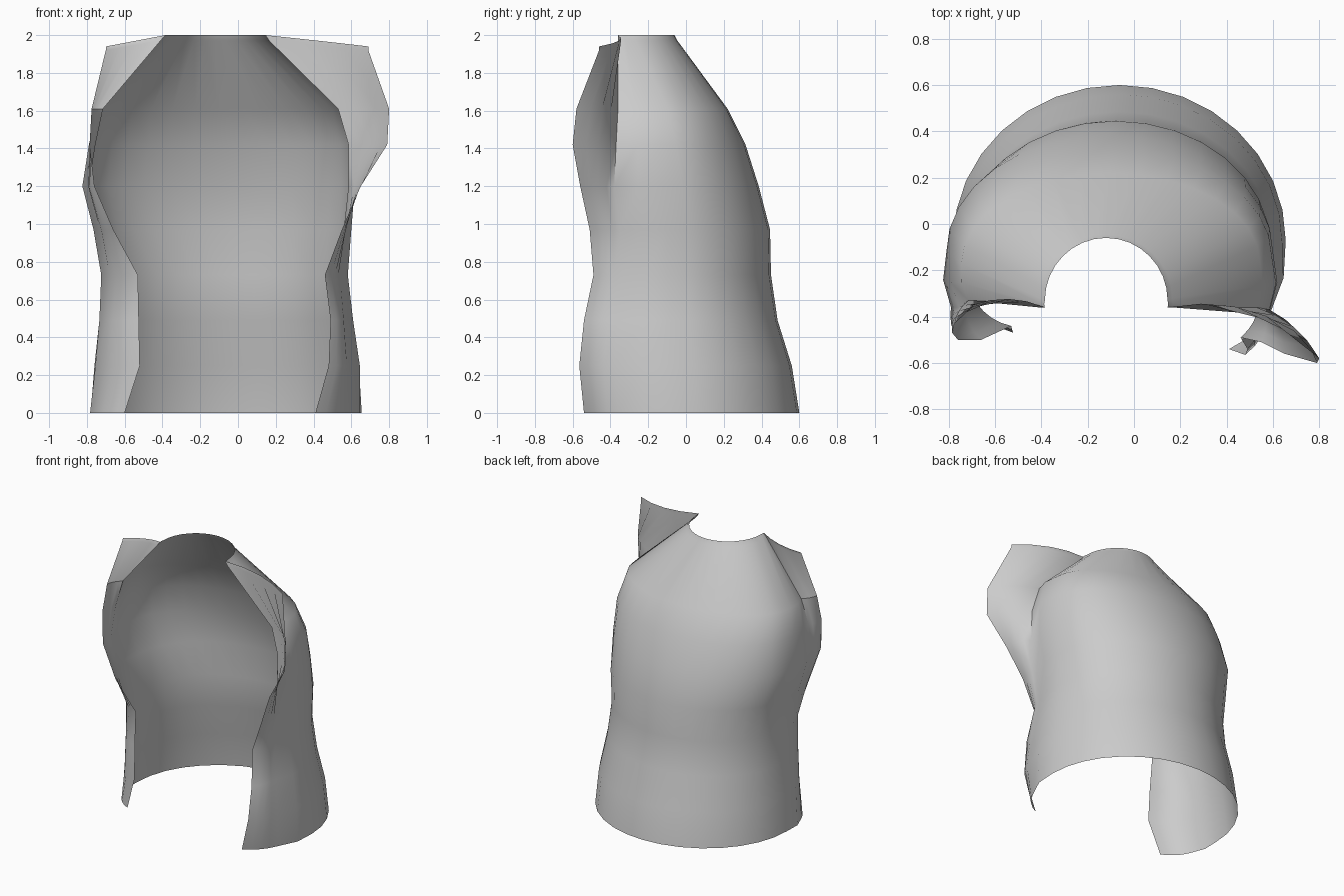
import bpy, bmesh, math
from mathutils import Vector

if "Cube" in bpy.data.objects:
    bpy.data.objects.remove(bpy.data.objects["Cube"])

# Back shell rows: height, left x, right x, y of widest point, y of back
BODY = [
    (2.00, -0.385, 0.145, -0.33, -0.06),
    (1.97, -0.41, 0.165, -0.32, -0.045),
    (1.61, -0.745, 0.545, -0.17, 0.22),
    (1.42, -0.78, 0.595, -0.14, 0.315),
    (1.20, -0.81, 0.60, -0.12, 0.385),
    (0.97, -0.75, 0.59, -0.10, 0.445),
    (0.73, -0.72, 0.575, -0.10, 0.45),
    (0.49, -0.73, 0.60, -0.09, 0.485),
    (0.25, -0.76, 0.64, -0.08, 0.56),
    (0.00, -0.78, 0.655, -0.07, 0.60),
]
# Front panels per row: fold x, y, then open edge x, y
RIGHT = [
    (0.145, -0.36, 0.69, -0.46), (0.165, -0.36, 0.69, -0.46),
    (0.53, -0.36, 0.80, -0.58), (0.585, -0.37, 0.79, -0.60),
    (0.585, -0.38, 0.65, -0.56), (0.56, -0.35, 0.55, -0.51),
    (0.54, -0.34, 0.46, -0.49), (0.565, -0.36, 0.49, -0.54),
    (0.59, -0.38, 0.48, -0.565), (0.58, -0.36, 0.41, -0.54),
]
LEFT = [
    (-0.385, -0.36, -0.70, -0.35), (-0.41, -0.36, -0.70, -0.36),
    (-0.715, -0.33, -0.775, -0.43), (-0.755, -0.36, -0.785, -0.47),
    (-0.79, -0.36, -0.76, -0.50), (-0.73, -0.35, -0.66, -0.50),
    (-0.68, -0.34, -0.53, -0.44), (-0.69, -0.33, -0.525, -0.46),
    (-0.70, -0.33, -0.52, -0.47), (-0.74, -0.30, -0.60, -0.44),
]
EDGE_DROP = [0.06, 0.05] + [0.0] * 8   # shoulder slope toward the lapel tips
BACK_STEPS, FRONT_STEPS = 16, 4


def bowed(a, b, steps, side, bow=0.1):
    """Points after a up to b, bowed to the outside."""
    d = b - a
    out = Vector((-d.y, d.x)) * side * bow
    return [a + d * (i / steps) + out * 4 * (i / steps) * (1 - i / steps)
            for i in range(1, steps + 1)]


def front_points(side_pt, panel, z, drop, side):
    """Side wall to the fold, then lapel or front panel to the open edge."""
    fold, edge = Vector(panel[:2]), Vector(panel[2:])
    pts = [(p.x, p.y, z) for p in bowed(side_pt, fold, 2, side)]
    for i, p in enumerate(bowed(fold, edge, FRONT_STEPS, side), 1):
        pts.append((p.x, p.y, z - drop * i / FRONT_STEPS))
    return pts


# Garment shell lofted through the rows
bm = bmesh.new()
rows = []
for (z, xl, xr, yw, yb), r, l, drop in zip(BODY, RIGHT, LEFT, EDGE_DROP):
    cx, a, b = (xl + xr) / 2, (xr - xl) / 2, yb - yw
    left = front_points(Vector((xl, yw)), l, z, drop, -1)
    right = front_points(Vector((xr, yw)), r, z, drop, 1)
    back = []
    for i in range(BACK_STEPS + 1):
        t = math.pi * (1 - i / BACK_STEPS)
        back.append((cx + a * math.cos(t), yw + b * math.sin(t), z))
    rows.append([bm.verts.new(p) for p in left[::-1] + back + right])
for top, low in zip(rows, rows[1:]):
    for i in range(len(top) - 1):
        bm.faces.new((top[i], top[i + 1], low[i + 1], low[i]))

mesh = bpy.data.meshes.new("open_vest")
bm.to_mesh(mesh)
bm.free()
vest = bpy.data.objects.new("open_vest", mesh)
bpy.context.collection.objects.link(vest)

# Plain grey cloth
cloth = bpy.data.materials.new("grey_cloth")
cloth.diffuse_color = (0.6, 0.6, 0.6, 1)
cloth.use_nodes = True
cloth.node_tree.nodes["Principled BSDF"].inputs["Base Color"].default_value = cloth.diffuse_color
mesh.materials.append(cloth)

bpy.context.view_layer.objects.active = vest
vest.select_set(True)
bpy.ops.object.shade_smooth_by_angle(angle=math.radians(50))
